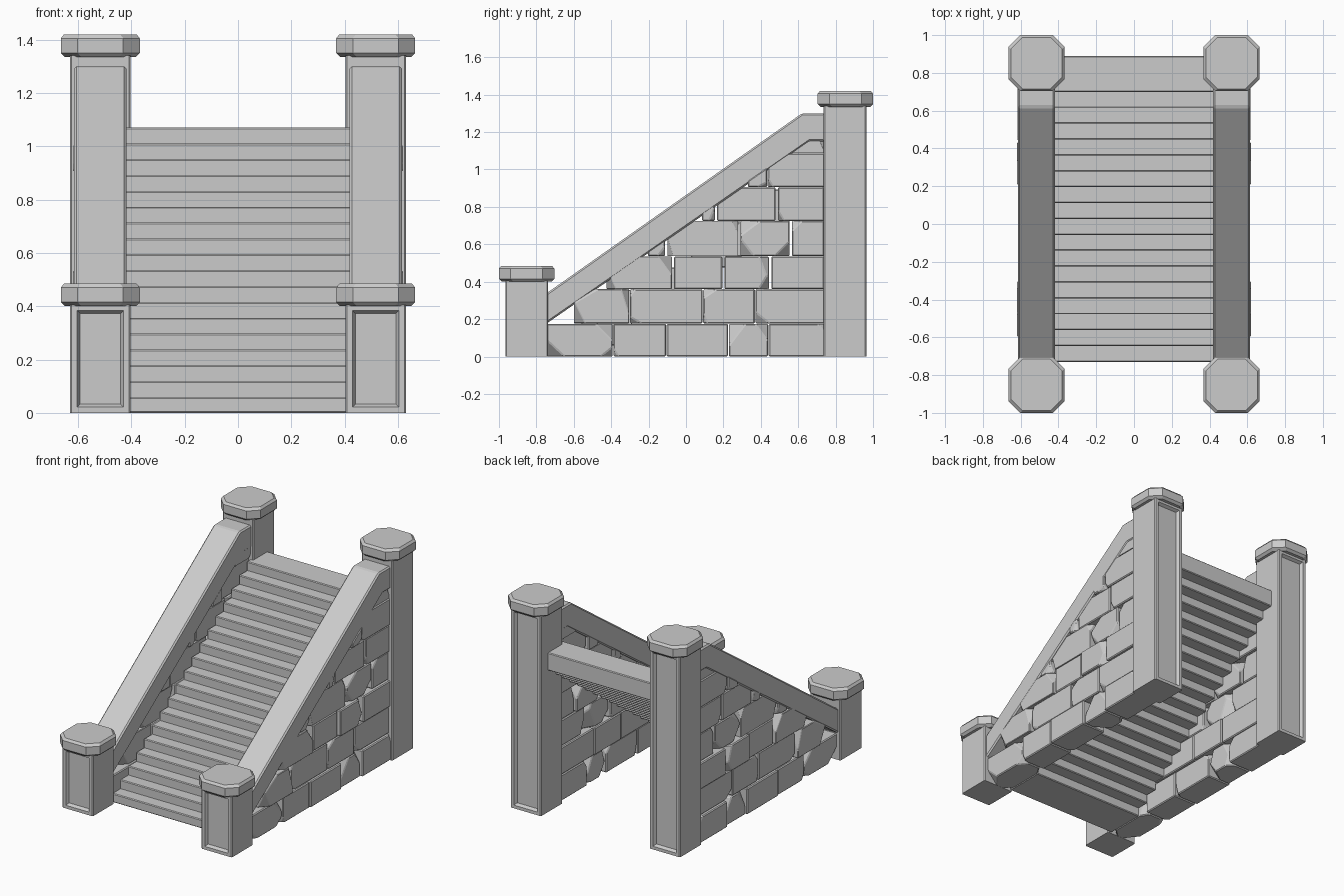
import bpy, bmesh, random
from mathutils import Vector

if "Cube" in bpy.data.objects:
    bpy.data.objects.remove(bpy.data.objects["Cube"])

random.seed(7)
CX = 0.5165  # centre line of posts, rails and walls


def finish(name, bm, mirror=True):
    bmesh.ops.recalc_face_normals(bm, faces=bm.faces[:])
    me = bpy.data.meshes.new(name)
    bm.to_mesh(me)
    bm.free()
    ob = bpy.data.objects.new(name, me)
    bpy.context.collection.objects.link(ob)
    if mirror:
        ob.modifiers.new("mirror", 'MIRROR').use_axis[0] = True
    return ob


def box(bm, lo, hi):
    verts = bmesh.ops.create_cube(bm, size=1)["verts"]
    for v in verts:
        v.co = Vector([lo[i] + (v.co[i] + 0.5) * (hi[i] - lo[i]) for i in range(3)])
    return verts


def prism(bm, pts, x0, x1):
    """Extrude a y-z profile along x."""
    a = [bm.verts.new((x0, y, z)) for y, z in pts]
    b = [bm.verts.new((x1, y, z)) for y, z in pts]
    bm.faces.new(a)
    bm.faces.new(b[::-1])
    for i in range(len(pts)):
        j = (i + 1) % len(pts)
        bm.faces.new((a[i], b[i], b[j], a[j]))
    bmesh.ops.recalc_face_normals(bm, faces=bm.faces[:])


def bevel(bm, edges, w):
    bmesh.ops.bevel(bm, geom=edges, offset=w, segments=1, profile=0.5,
                    affect='EDGES', clamp_overlap=True)


def post(name, cy, height, side):
    """Square post with a recessed panel on its outward face."""
    bm = bmesh.new()
    h = 0.114
    box(bm, (CX - h, cy - h, 0), (CX + h, cy + h, height))
    bm.normal_update()
    bevel(bm, [e for e in bm.edges
               if abs(e.verts[0].co.z - e.verts[1].co.z) > 0.1], 0.006)
    bm.normal_update()
    face = max(bm.faces, key=lambda f: f.normal.y * side)
    bmesh.ops.inset_region(bm, faces=[face], thickness=0.03, depth=0)
    bmesh.ops.inset_region(bm, faces=[face], thickness=0.016, depth=-0.02)
    finish(name, bm)


def cap(name, cy, z0, z1):
    """Octagonal cap with chamfered upper and lower rims."""
    bm = bmesh.new()
    rings = []
    for z, r in ((z0, 0.133), (z0 + 0.015, 0.148), (z1 - 0.015, 0.148), (z1, 0.136)):
        c = r - 0.062
        pts = [(r, -c), (r, c), (c, r), (-c, r), (-r, c), (-r, -c), (-c, -r), (c, -r)]
        rings.append([bm.verts.new((CX + x, cy + y, z)) for x, y in pts])
    bm.faces.new(rings[0][::-1])
    bm.faces.new(rings[-1])
    for a, b in zip(rings, rings[1:]):
        for i in range(8):
            j = (i + 1) % 8
            bm.faces.new((a[i], a[j], b[j], b[i]))
    finish(name, bm)


post("front_posts", -0.852, 0.405, -1)
post("back_posts", 0.85, 1.34, 1)
cap("front_post_caps", -0.852, 0.40, 0.485)
cap("back_post_caps", 0.852, 1.335, 1.42)

# Sloping handrails
bm = bmesh.new()
prism(bm, [(-0.75, 0.335), (0.62, 1.30), (0.75, 1.30), (0.75, 1.15),
           (0.66, 1.15), (-0.75, 0.173)], CX - 0.098, CX + 0.098)
bevel(bm, bm.edges[:], 0.009)
finish("handrails", bm)

# Overlapping step slabs, open underneath
N, RISE, RUN = 18, 1.07 / 18, 0.0841
for i in range(N):
    bm = bmesh.new()
    y, z = -0.73 + i * RUN, (i + 1) * RISE
    box(bm, (-0.425, y, max(0, z - 0.119)), (0.425, y + 0.19, z))
    bevel(bm, bm.edges[:], 0.005)
    finish(f"step_{i + 1:02d}", bm, mirror=False)


# Rough stone courses below the rails
def cut(bm, co, no):
    bmesh.ops.bisect_plane(bm, geom=bm.verts[:] + bm.edges[:] + bm.faces[:],
                           plane_co=co, plane_no=no, clear_outer=True)
    rim = [e for e in bm.edges if e.is_boundary]
    if rim:
        bmesh.ops.holes_fill(bm, edges=rim, sides=0)


courses = [
    (0.0, 0.175, [-0.745, -0.39, -0.105, 0.227, 0.44, 0.745]),
    (0.177, 0.36, [-0.60, -0.302, 0.09, 0.37, 0.745]),
    (0.36, 0.535, [-0.43, -0.07, 0.20, 0.45, 0.745]),
    (0.537, 0.725, [-0.21, -0.105, 0.285, 0.56, 0.745]),
    (0.725, 0.905, [0.08, 0.16, 0.485, 0.745]),
    (0.905, 1.085, [0.33, 0.435, 0.745]),
    (1.087, 1.165, [0.57, 0.745]),
]
rough = {(0, 0), (0, 3), (1, 0), (2, 2), (2, 0), (3, 2)}  # heavily chipped stones
wall = bmesh.new()
for r, (z0, z1, ys) in enumerate(courses):
    for k, (y0, y1) in enumerate(zip(ys, ys[1:])):
        bm = bmesh.new()
        gap = 0.006 if 1 < r < 5 else 0.002
        xi = CX - 0.09 + random.uniform(-0.01, 0.012)
        xo = CX + 0.094 + random.uniform(-0.012, 0.01)
        box(bm, (xi, y0 + gap, z0), (xo, y1 - gap, z1))
        mid = Vector(((xi + xo) / 2, (y0 + y1) / 2, (z0 + z1) / 2))
        # knock off a few corners
        for corner in random.sample([v.co.copy() for v in bm.verts],
                                    6 if (r, k) in rough else 2):
            s = [1 if corner[i] > mid[i] else -1 for i in range(3)]
            no = Vector((s[0] * random.uniform(0.6, 1), s[1] * random.uniform(0.4, 1),
                         s[2] * random.uniform(0.2, 0.8))).normalized()
            d = random.uniform(0.03, 0.05) if (r, k) in rough else random.uniform(0.012, 0.03)
            cut(bm, corner - no * d, no)
        # trim under the rail
        cut(bm, Vector((0, -0.75, 0.19)), Vector((0, -0.693, 1)).normalized())
        if bm.faces:
            bmesh.ops.recalc_face_normals(bm, faces=bm.faces[:])
            bevel(bm, bm.edges[:], 0.006)
            tmp = bpy.data.meshes.new("stone")
            bm.to_mesh(tmp)
            wall.from_mesh(tmp)
            bpy.data.meshes.remove(tmp)
        bm.free()
finish("stone_walls", wall)
